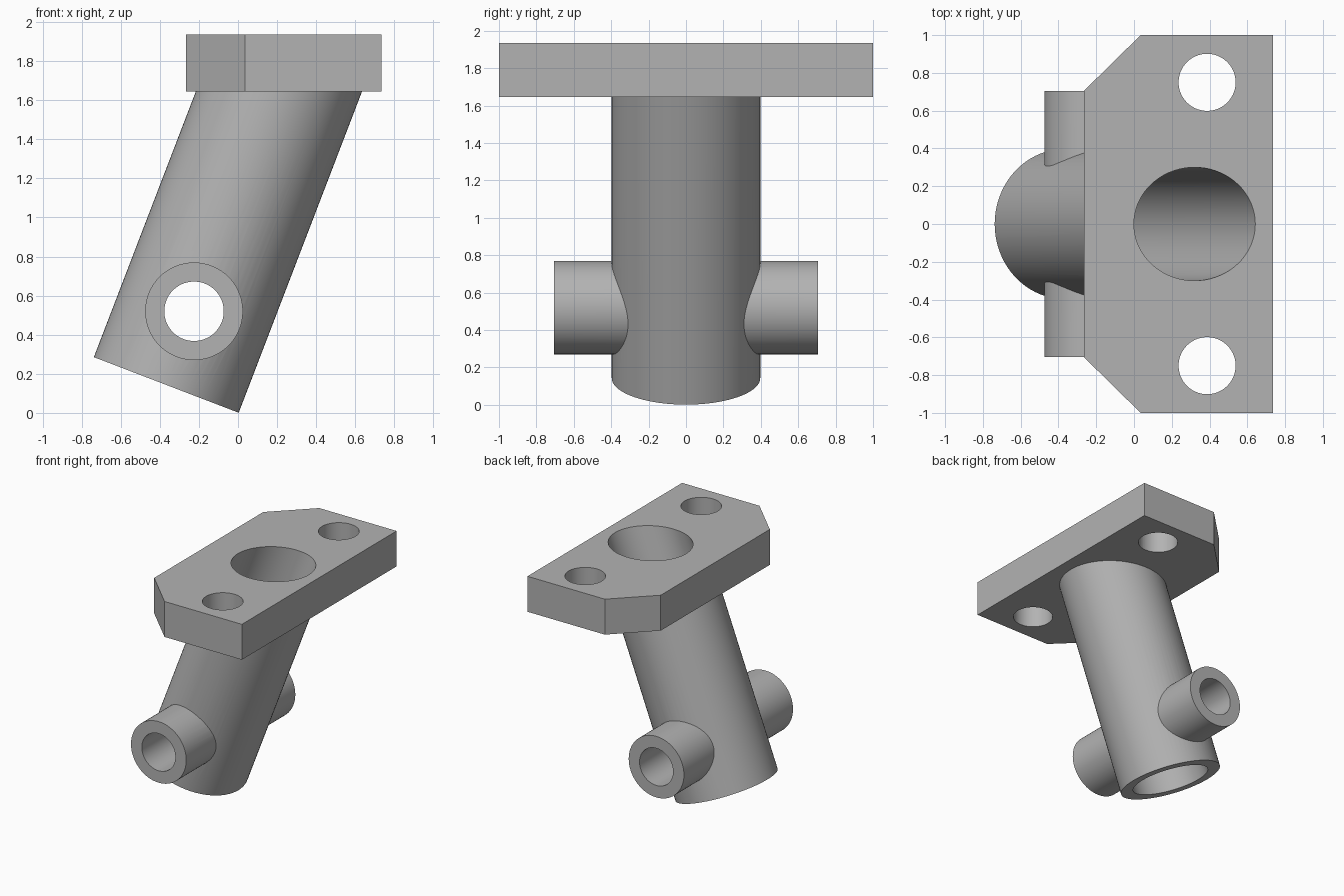
import bpy
import bmesh
import math
from mathutils import Matrix, Vector

default = bpy.data.objects.get("Cube")
if default:
    bpy.data.objects.remove(default, do_unlink=True)

# Main dimensions
TILT = math.radians(21)
AXIS = Vector((math.sin(TILT), 0, math.cos(TILT)))
TUBE_FOOT = Vector((-0.367, 0, 0.143))
PLATE_BOTTOM, PLATE_TOP = 1.645, 1.935
PIVOT = Vector((-0.225, 0, 0.52))

grey = bpy.data.materials.new("plain grey")
grey.use_nodes = True
grey.diffuse_color = (0.45, 0.45, 0.45, 1)
grey.node_tree.nodes["Principled BSDF"].inputs["Base Color"].default_value = grey.diffuse_color


def finish(name, bm):
    bmesh.ops.recalc_face_normals(bm, faces=bm.faces)
    mesh = bpy.data.meshes.new(name)
    bm.to_mesh(mesh)
    bm.free()
    mesh.materials.append(grey)
    obj = bpy.data.objects.new(name, mesh)
    bpy.context.collection.objects.link(obj)
    return obj


def cylinder(name, radius, start, end, cut_z=None):
    """Cylinder between two points, optionally cut flat at a height."""
    start, end = Vector(start), Vector(end)
    span = end - start
    turn = Vector((0, 0, 1)).rotation_difference(span).to_matrix().to_4x4()
    bm = bmesh.new()
    bmesh.ops.create_cone(bm, cap_ends=True, segments=72, radius1=radius, radius2=radius,
                          depth=span.length,
                          matrix=Matrix.Translation((start + end) / 2) @ turn)
    if cut_z is not None:
        cut = bmesh.ops.bisect_plane(bm, geom=bm.verts[:] + bm.edges[:] + bm.faces[:],
                                     plane_co=(0, 0, cut_z), plane_no=(0, 0, 1),
                                     clear_outer=True)
        edges = [e for e in cut["geom_cut"] if isinstance(e, bmesh.types.BMEdge)]
        bmesh.ops.contextual_create(bm, geom=edges)
    return finish(name, bm)


def combine(target, tool, operation):
    """Apply a boolean and discard the tool."""
    mod = target.modifiers.new(tool.name, "BOOLEAN")
    mod.operation, mod.solver, mod.object = operation, "EXACT", tool
    bpy.context.view_layer.objects.active = target
    bpy.ops.object.modifier_apply(modifier=mod.name)
    bpy.data.objects.remove(tool, do_unlink=True)


# Flange plate with two chamfered corners
outline = [(0.735, -1), (0.735, 1), (0.035, 1), (-0.265, 0.705), (-0.265, -0.705), (0.035, -1)]
bm = bmesh.new()
base = bm.faces.new([bm.verts.new((x, y, PLATE_BOTTOM)) for x, y in outline])
top = bmesh.ops.extrude_face_region(bm, geom=[base])["geom"]
bmesh.ops.translate(bm, vec=(0, 0, PLATE_TOP - PLATE_BOTTOM),
                    verts=[v for v in top if isinstance(v, bmesh.types.BMVert)])
bracket = finish("flanged_bracket", bm)

# Slanted tube and cross boss
tube = cylinder("slanted_tube", 0.397, TUBE_FOOT, TUBE_FOOT + AXIS * 2.2, cut_z=1.8)
side = Vector((0, 0.705, 0))
combine(tube, cylinder("cross_boss", 0.25, PIVOT - side, PIVOT + side), "UNION")
combine(bracket, tube, "UNION")

# Main bore, cross bore and bolt holes
combine(bracket, cylinder("main_bore", 0.3, TUBE_FOOT - AXIS * 0.3, TUBE_FOOT + AXIS * 2.4),
        "DIFFERENCE")
combine(bracket, cylinder("cross_bore", 0.152, PIVOT - side * 1.2, PIVOT + side * 1.2),
        "DIFFERENCE")
for y in (-0.75, 0.75):
    combine(bracket, cylinder("bolt_hole", 0.151, (0.387, y, 1.5), (0.387, y, 2.1)),
            "DIFFERENCE")

# Smooth round walls, crisp edges
bpy.ops.object.select_all(action="DESELECT")
bracket.select_set(True)
bpy.context.view_layer.objects.active = bracket
bpy.ops.object.shade_smooth_by_angle(angle=math.radians(25))
